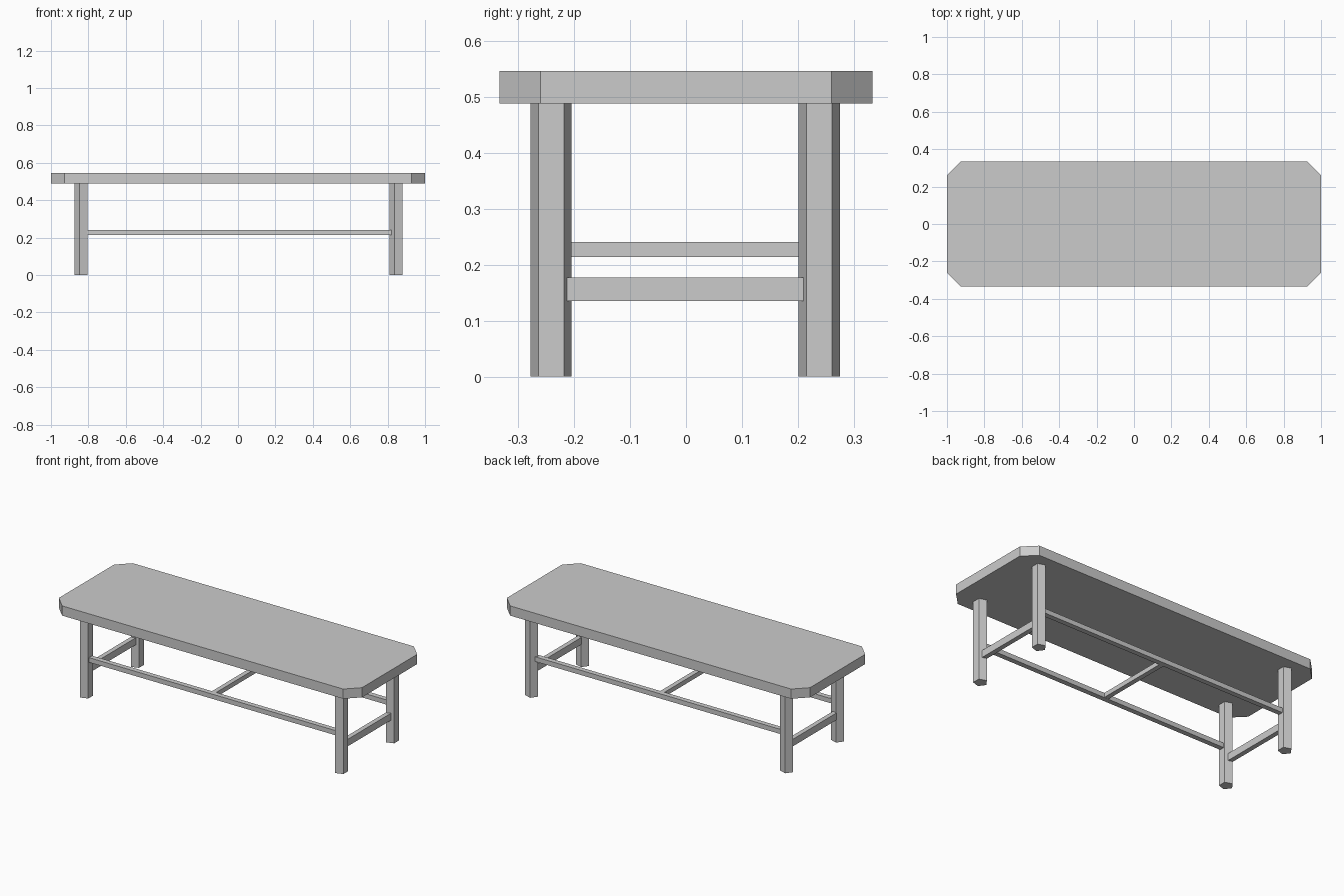
import bpy, bmesh, math

if "Cube" in bpy.data.objects:
    bpy.data.objects.remove(bpy.data.objects["Cube"])

LEFT_X, RIGHT_X = -0.835, 0.848
FRONT_Y, BACK_Y = -0.241, 0.238
MID_Y = (FRONT_Y + BACK_Y) / 2


def prism(name, outline, z0, z1):
    """Extrude a flat outline from z0 to z1."""
    bm = bmesh.new()
    face = bm.faces.new([bm.verts.new((x, y, z0)) for x, y in outline])
    ext = bmesh.ops.extrude_face_region(bm, geom=[face])
    for v in ext["geom"]:
        if isinstance(v, bmesh.types.BMVert):
            v.co.z = z1
    bmesh.ops.recalc_face_normals(bm, faces=bm.faces)
    mesh = bpy.data.meshes.new(name)
    bm.to_mesh(mesh)
    bm.free()
    obj = bpy.data.objects.new(name, mesh)
    bpy.context.collection.objects.link(obj)
    return obj


def bar(name, x0, x1, y0, y1, z0, z1):
    return prism(name, [(x0, y0), (x1, y0), (x1, y1), (x0, y1)], z0, z1)


# Bench top with clipped corners
X, Y, C = 1.0, 0.333, 0.073
prism("bench_top", [(-X + C, -Y), (X - C, -Y), (X, -Y + C), (X, Y - C),
                    (X - C, Y), (-X + C, Y), (-X, Y - C), (-X, -Y + C)],
      0.488, 0.546)

# Five-sided legs, flat side towards +x
R = 0.0388
for side, x in (("left", LEFT_X), ("right", RIGHT_X)):
    for end, y in (("front", FRONT_Y), ("back", BACK_Y)):
        ring = [math.radians(36 + 72 * i) for i in range(5)]
        prism(f"{end}_{side}_leg",
              [(x + R * math.cos(a), y + R * math.sin(a)) for a in ring],
              0.0, 0.488)

    # Low end rail joining the two legs
    bar(f"{side}_end_rail", x - 0.014, x + 0.014, FRONT_Y, BACK_Y, 0.135, 0.177)

# Long rails
for end, y in (("front", FRONT_Y), ("back", BACK_Y)):
    bar(f"{end}_long_rail", LEFT_X, RIGHT_X, y - 0.015, y + 0.015, 0.213, 0.241)

# Middle cross rail
bar("middle_cross_rail", -0.014, 0.014, FRONT_Y + 0.01, BACK_Y - 0.01, 0.2135, 0.2405)
